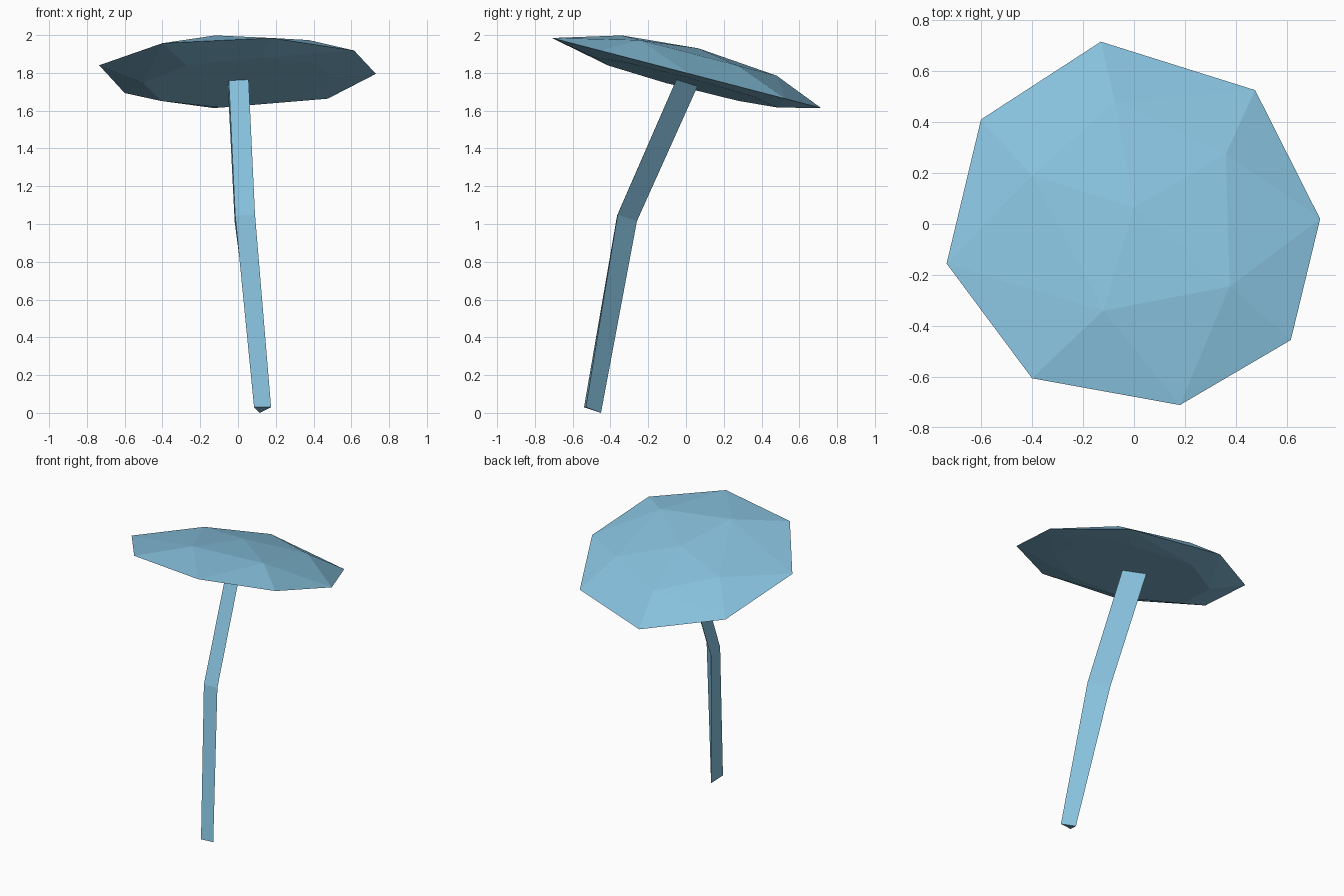
import bpy, bmesh

if "Cube" in bpy.data.objects:
    bpy.data.objects.remove(bpy.data.objects["Cube"])

blue = bpy.data.materials.new("pale blue")
blue.diffuse_color = (0.24, 0.53, 0.72, 1)
blue.use_nodes = True
blue.node_tree.nodes["Principled BSDF"].inputs["Base Color"].default_value = blue.diffuse_color


def finish(name, bm):
    bmesh.ops.recalc_face_normals(bm, faces=bm.faces)
    mesh = bpy.data.meshes.new(name)
    bm.to_mesh(mesh)
    bm.free()
    mesh.materials.append(blue)
    bpy.context.collection.objects.link(bpy.data.objects.new(name, mesh))


def tilt(y):
    """Height of the tilted rim plane."""
    return 1.80 - 0.26 * y


# Cap: tilted eight-sided rim, five-point crown with a peak, shallow underside
rim = [(-0.13, 0.715), (0.475, 0.525), (0.73, 0.02), (0.615, -0.455),
       (0.18, -0.71), (-0.40, -0.605), (-0.735, -0.155), (-0.60, 0.41)]
crown = [(-0.075, 0.48), (0.36, 0.275), (0.375, -0.245), (-0.12, -0.34), (-0.40, 0.19)]
points = [(x, y, tilt(y)) for x, y in rim]
points += [(x, y, tilt(y) + 0.11) for x, y in crown]
points += [(0, 0.065, tilt(0.065) + 0.147)]
points += [(0.68 * x, 0.68 * y, tilt(0.68 * y) - 0.052 + 0.04 * x) for x, y in rim]
bm = bmesh.new()
verts = [bm.verts.new(p) for p in points]
bmesh.ops.convex_hull(bm, input=verts)
finish("mushroom_cap", bm)

# Stem: bent three-sided prism, its top sunk into the cap
sections = [
    [(0.085, -0.54, 0.03), (0.175, -0.53, 0.03), (0.115, -0.45, 0.0)],
    [(-0.015, -0.365, 1.045), (0.09, -0.362, 1.05), (-0.018, -0.26, 1.015)],
    [(-0.05, -0.04, 1.79), (0.055, -0.04, 1.79), (-0.055, 0.075, 1.76)],
]
bm = bmesh.new()
rings = [[bm.verts.new(p) for p in s] for s in sections]
for low, high in zip(rings, rings[1:]):
    for i in range(3):
        j = (i + 1) % 3
        bm.faces.new((low[i], low[j], high[j], high[i]))
bm.faces.new(rings[0])
bm.faces.new(rings[-1])
finish("mushroom_stem", bm)
